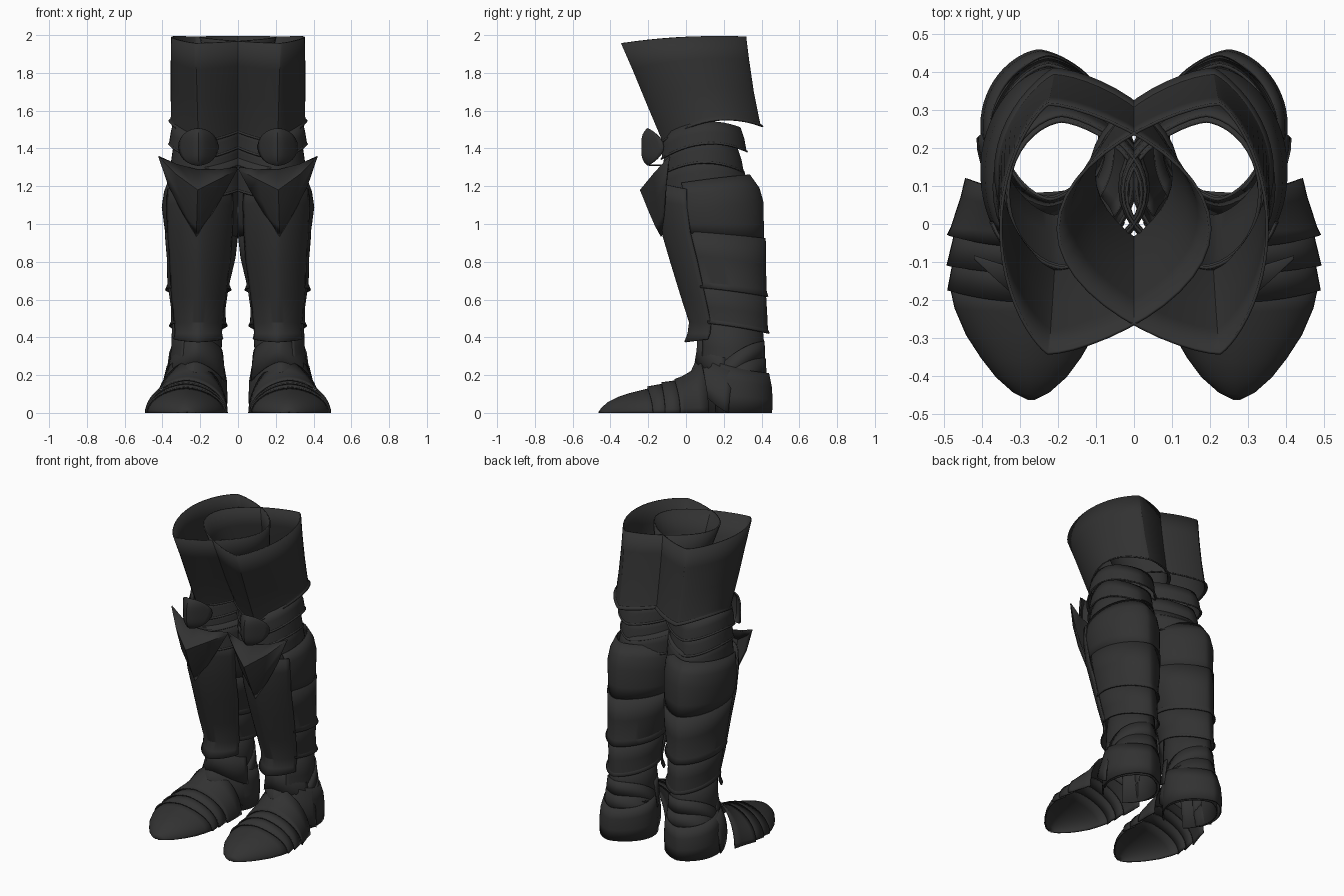
import bpy, bmesh, math

steel = bpy.data.materials.new("dark steel")
steel.diffuse_color = (0.032, 0.032, 0.032, 1)


def finish(name, rows, thick=0.008, angle=0.4):
    """Skin rows of points, mirror to the other leg and give plate thickness."""
    bm = bmesh.new()
    vr = [[bm.verts.new(p) for p in row] for row in rows]
    for a, b in zip(vr, vr[1:]):
        for i in range(len(a) - 1):
            bm.faces.new((a[i], a[i + 1], b[i + 1], b[i]))
    bmesh.ops.remove_doubles(bm, verts=bm.verts, dist=0.0005)
    bmesh.ops.recalc_face_normals(bm, faces=bm.faces)
    me = bpy.data.meshes.new(name)
    bm.to_mesh(me)
    bm.free()
    for p in me.polygons:
        p.use_smooth = True
    me.set_sharp_from_angle(angle=angle)
    me.materials.append(steel)
    ob = bpy.data.objects.new(name, me)
    bpy.context.collection.objects.link(ob)
    ob.modifiers.new("other leg", 'MIRROR').use_clip = False
    s = ob.modifiers.new("plate", 'SOLIDIFY')
    s.thickness = thick
    s.offset = 0
    return ob


def shell(name, rings, t0=-math.pi, t1=math.pi, n=40, p_in=1.3, p_out=1.3):
    """Plate around the leg. Ring: z front/side/back, centre x, half width,
    front y, back y, x of the front and back ridge. t = 0 is the front."""
    rows = []
    for zf, zs, zb, cx, hw, yf, yb, tx in rings:
        row = []
        for i in range(n + 1):
            t = t0 + (t1 - t0) * i / n
            s, c = math.sin(t), -math.cos(t)
            x = cx + (tx - cx) * c * c + hw * math.copysign(abs(s) ** (p_out if s > 0 else p_in), s)
            y = (yf + yb) / 2 + (yb - yf) / 2 * c
            z = zs + (zb - zf) / 2 * c + ((zb + zf) / 2 - zs) * c * c
            row.append((x, y, max(z, 0)))
        rows.append(row)
    return finish(name, rows)


def back(name, rings, t=1.0, **k):
    return shell(name, rings, t, 2 * math.pi - t, **k)


def arch(name, rows, n=24, p=1.0):
    """Foot plate arching over the ground. Row: y, centre x, half width, height, sweep of the sides."""
    out = []
    for y, cx, hw, h, sw in rows:
        row = []
        for i in range(n + 1):
            a = math.pi * i / n
            c = math.cos(a)
            row.append((cx + hw * c, y + sw * c * c, max(h * math.sin(a) ** p * (1 - 0.08 * abs(c)), 0)))
        out.append(row)
    return finish(name, out)


# thigh guards: wide lens-shaped tubes leaning forward, crossing at the middle
shell("thigh_guard", [
    (1.957, 1.99, 1.992, .075, .275, -.34, .315, .225),
    (1.82, 1.87, 1.87, .09, .262, -.28, .33, .22),
    (1.65, 1.72, 1.70, .105, .248, -.21, .355, .215),
    (1.46, 1.57, 1.55, .123, .228, -.13, .385, .21),
    (1.44, 1.555, 1.53, .125, .23, -.125, .39, .21),
    (1.43, 1.545, 1.515, .125, .24, -.13, .408, .21)], n=48, p_in=1.2, p_out=1.8)

# overlapping knee bands, each tucked in at its top edge
for k, (top, bot, yf, yb, hw) in enumerate([
        ((1.47, 1.54, 1.51), (1.35, 1.43, 1.39), -.125, .32, .2),
        ((1.38, 1.45, 1.40), (1.27, 1.33, 1.28), -.12, .305, .19),
        ((1.30, 1.36, 1.30), (1.14, 1.20, 1.195), -.125, .33, .195)]):
    shell("knee_band_%d" % (k + 1), [
        (*top, .155, hw - .015, yf + .01, yb - .035, .19),
        *[tuple((a * .5 + b * .5) for a, b in zip(top, bot)) + (.16, hw - .008, yf + .005, yb - .015, .2)],
        (*bot, .165, hw - .004, yf, yb - .004, .2),
        (bot[0] - .008, bot[1] - .008, bot[2] - .008, .165, hw + .004, yf - .008, yb + .006, .2)])

# round knee cap, curving back at its rim, with a central ridge
rows = []
for j in range(13):
    v = math.pi * (.02 + .96 * j / 12)
    w = .104 * math.sin(v)
    rows.append([(.21 + w * u / 6,
                  -.232 + .115 * (w * abs(u) / 6 / .104) ** 1.5 + .03 * abs(math.cos(v)) ** 4,
                  1.408 + .096 * math.cos(v)) for u in range(-6, 7)])
rows.append([(x, -.11, z) for x, y, z in rows[-1]])
finish("knee_cap", rows)

# winged knee shield: top edge, folded ridge line, lower edge to the point
top = [(.42, -.085, 1.357), (.325, -.115, 1.315), (.21, -.135, 1.285), (.11, -.125, 1.285), (.005, -.1, 1.30)]
fold = [(.42, -.09, 1.352), (.33, -.17, 1.265), (.213, -.24, 1.18), (.105, -.175, 1.235), (.005, -.105, 1.285)]
mid = [(.365, -.105, 1.20), (.30, -.155, 1.13), (.217, -.195, 1.07), (.13, -.155, 1.12), (.065, -.11, 1.18)]
low = [(.29, -.115, 1.055), (.255, -.14, 1.02), (.219, -.16, .99), (.18, -.14, 1.02), (.14, -.115, 1.055)]
finish("knee_shield", [top, fold, mid, low, [(.22, -.13, .935)] * 5], angle=.3)

# calf plates
back("upper_calf_plate", [
    (1.20, 1.235, 1.26, .185, .178, -.13, .335, .225),
    (1.14, 1.17, 1.19, .19, .198, -.13, .385, .225),
    (1.08, 1.09, 1.12, .195, .205, -.13, .405, .225),
    (1.0, 1.0, 1.0, .192, .196, -.12, .408, .225),
    (.95, .93, .91, .192, .186, -.1, .41, .225)])
back("middle_calf_plate", [
    (.97, .95, .925, .193, .191, -.1, .418, .225),
    (.83, .82, .78, .195, .178, -.07, .42, .225),
    (.70, .68, .65, .21, .16, -.03, .422, .225),
    (.67, .65, .615, .21, .172, -.03, .432, .225)])
back("lower_calf_plate", [
    (.72, .69, .655, .21, .16, -.03, .418, .225),
    (.57, .55, .52, .21, .14, .0, .426, .225),
    (.50, .48, .44, .21, .142, .02, .43, .225),
    (.48, .46, .42, .21, .152, .02, .44, .225)])

# shin plate with ridge and flared foot
shell("shin_plate", [
    (1.22, 1.17, 1.17, .2, .195, -.15, .39, .21),
    (1.12, 1.09, 1.09, .2, .2, -.15, .40, .21),
    (.97, .95, .95, .2, .194, -.13, .41, .21),
    (.80, .80, .80, .2, .182, -.08, .42, .21),
    (.62, .62, .62, .21, .162, -.025, .42, .21),
    (.48, .47, .47, .21, .144, .02, .42, .21),
    (.42, .42, .42, .21, .14, .012, .42, .21),
    (.375, .40, .42, .21, .148, -.005, .42, .21)], -1.12, 1.12, n=20)

# ankle: back sleeve down to the ground, two slanted bands, front plates
back("ankle_sleeve", [
    (.52, .52, .48, .215, .128, .06, .40, .225),
    (.36, .34, .36, .22, .13, .06, .41, .225),
    (.2, .2, .2, .225, .145, .05, .412, .225),
    (0, 0, 0, .23, .156, .05, .43, .24)], t=.6)
back("ankle_band_upper", [
    (.10, .30, .38, .222, .14, .06, .412, .225),
    (-.05, .18, .28, .225, .153, .06, .416, .225)], t=1.0)
back("ankle_band_lower", [
    (.0, .22, .29, .225, .15, .06, .418, .225),
    (-.12, .05, .18, .228, .16, .07, .424, .225)], t=1.0)
shell("ankle_front_upper", [
    (.41, .33, .36, .215, .13, .065, .41, .22),
    (.33, .26, .3, .22, .145, .06, .41, .22),
    (.27, .16, .2, .228, .16, .05, .41, .225)], -1.4, 1.4, n=20)
shell("ankle_front_lower", [
    (.31, .22, .2, .23, .15, .07, .42, .225),
    (.22, .08, .1, .24, .165, .03, .42, .235),
    (.20, .0, .0, .242, .168, .02, .42, .24)], -1.6, 1.6, n=20)

# heel cup
back("heel_cup", [
    (.30, .24, .21, .225, .15, .08, .436, .235),
    (.2, .17, .14, .228, .165, .07, .45, .245),
    (.1, .09, .07, .23, .17, .06, .455, .25),
    (0, 0, 0, .23, .168, .06, .452, .25)], t=1.05)

# foot plates, each flaring over the next one forward
arch("instep_plate", [
    (.08, .25, .19, .275, .04), (.04, .255, .197, .225, .03),
    (-.02, .268, .21, .19, .01), (-.06, .274, .214, .175, .03)])
arch("foot_band_rear", [
    (-.03, .27, .195, .172, .02), (-.13, .276, .213, .158, .02)])
arch("foot_band_front", [
    (-.10, .274, .195, .155, .02), (-.205, .276, .211, .136, .03)])
arch("toe_cap", [
    (-.17, .276, .205, .132, .01), (-.23, .276, .192, .118, .01),
    (-.30, .273, .165, .10, .01), (-.36, .271, .128, .08, .01),
    (-.41, .27, .09, .055, .01), (-.445, .27, .045, .025, .005),
    (-.459, .27, .006, .004, 0)])
